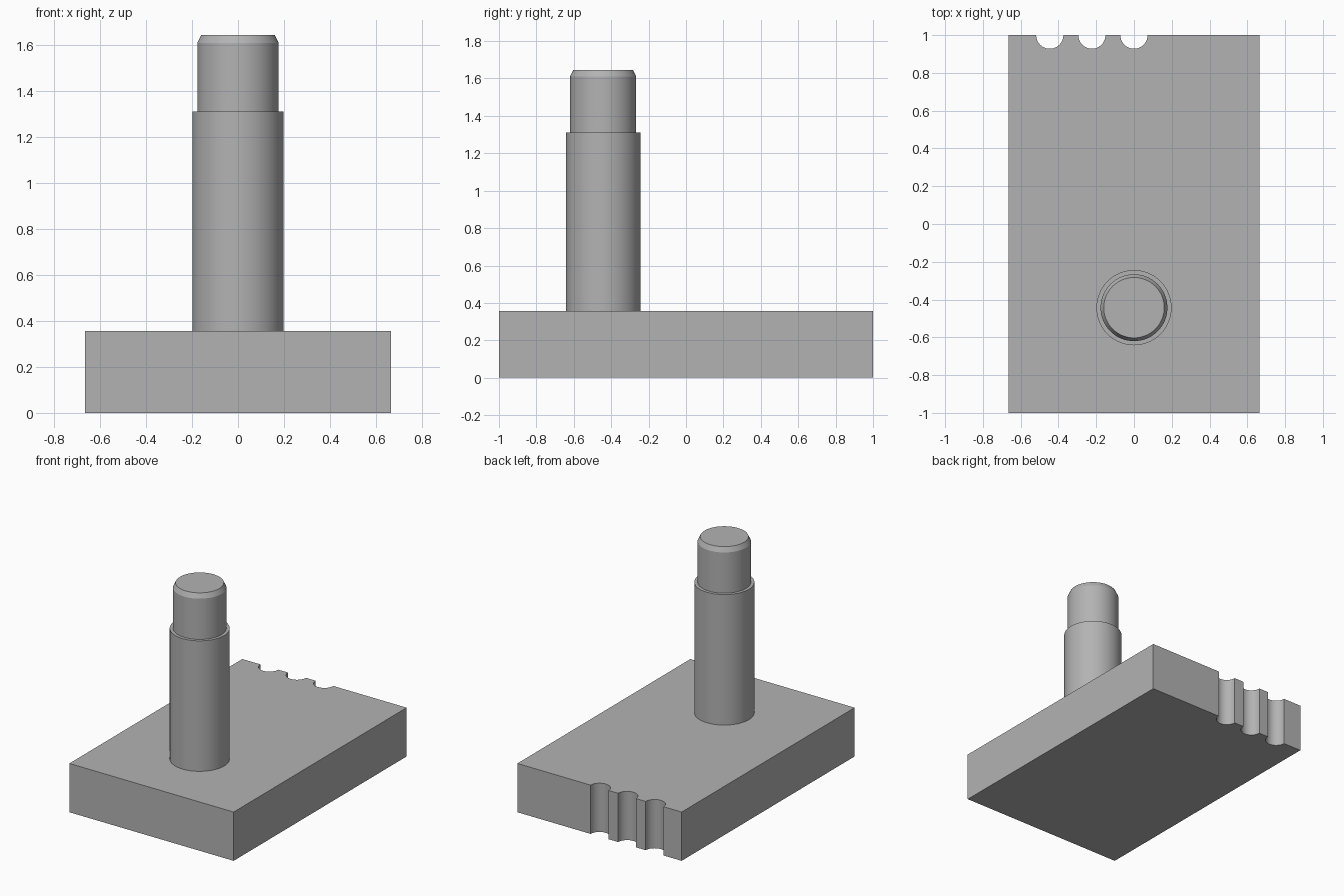
import bpy
import bmesh
from math import cos, sin, pi, radians

cube = bpy.data.objects.get("Cube")
if cube:
    bpy.data.objects.remove(cube, do_unlink=True)

HALF_W, HALF_L, PLATE_H = 0.665, 1.0, 0.357
NOTCH_R, NOTCH_X = 0.072, (0, -0.223, -0.446)
POST_Y, SIDES = -0.443, 64

grey = bpy.data.materials.new("plain grey")
grey.use_nodes = True
colour = (0.45, 0.45, 0.45, 1)
grey.diffuse_color = colour
grey.node_tree.nodes["Principled BSDF"].inputs["Base Color"].default_value = colour


def add_object(name, bm):
    bmesh.ops.recalc_face_normals(bm, faces=bm.faces)
    mesh = bpy.data.meshes.new(name)
    bm.to_mesh(mesh)
    bm.free()
    mesh.materials.append(grey)
    obj = bpy.data.objects.new(name, mesh)
    bpy.context.collection.objects.link(obj)
    bpy.ops.object.select_all(action="DESELECT")
    obj.select_set(True)
    bpy.context.view_layer.objects.active = obj
    bpy.ops.object.shade_smooth_by_angle(angle=radians(25))
    return obj


# Base plate: outline with half-round notches along the back edge, extruded up
outline = [(-HALF_W, -HALF_L), (HALF_W, -HALF_L), (HALF_W, HALF_L)]
for x in NOTCH_X:
    for i in range(25):
        a = pi * i / 24
        outline.append((x + NOTCH_R * cos(a), HALF_L - NOTCH_R * sin(a)))
outline.append((-HALF_W, HALF_L))

bm = bmesh.new()
base = bm.faces.new([bm.verts.new((x, y, 0)) for x, y in outline])
top = bmesh.ops.extrude_face_region(bm, geom=[base], use_keep_orig=True)
top_verts = [v for v in top["geom"] if isinstance(v, bmesh.types.BMVert)]
bmesh.ops.translate(bm, verts=top_verts, vec=(0, 0, PLATE_H))
add_object("base_plate", bm)

# Stepped post: rings of a turned profile, closed with flat caps
profile = [(0.199, PLATE_H), (0.199, 1.312), (0.177, 1.312), (0.177, 1.61), (0.16, 1.645)]
bm = bmesh.new()
rings = []
for r, z in profile:
    rings.append([bm.verts.new((r * cos(2 * pi * i / SIDES), r * sin(2 * pi * i / SIDES), z))
                  for i in range(SIDES)])
for low, high in zip(rings, rings[1:]):
    for i in range(SIDES):
        j = (i + 1) % SIDES
        bm.faces.new((low[i], low[j], high[j], high[i]))
bm.faces.new(rings[0])
bm.faces.new(rings[-1])
post = add_object("stepped_post", bm)
post.location.y = POST_Y
